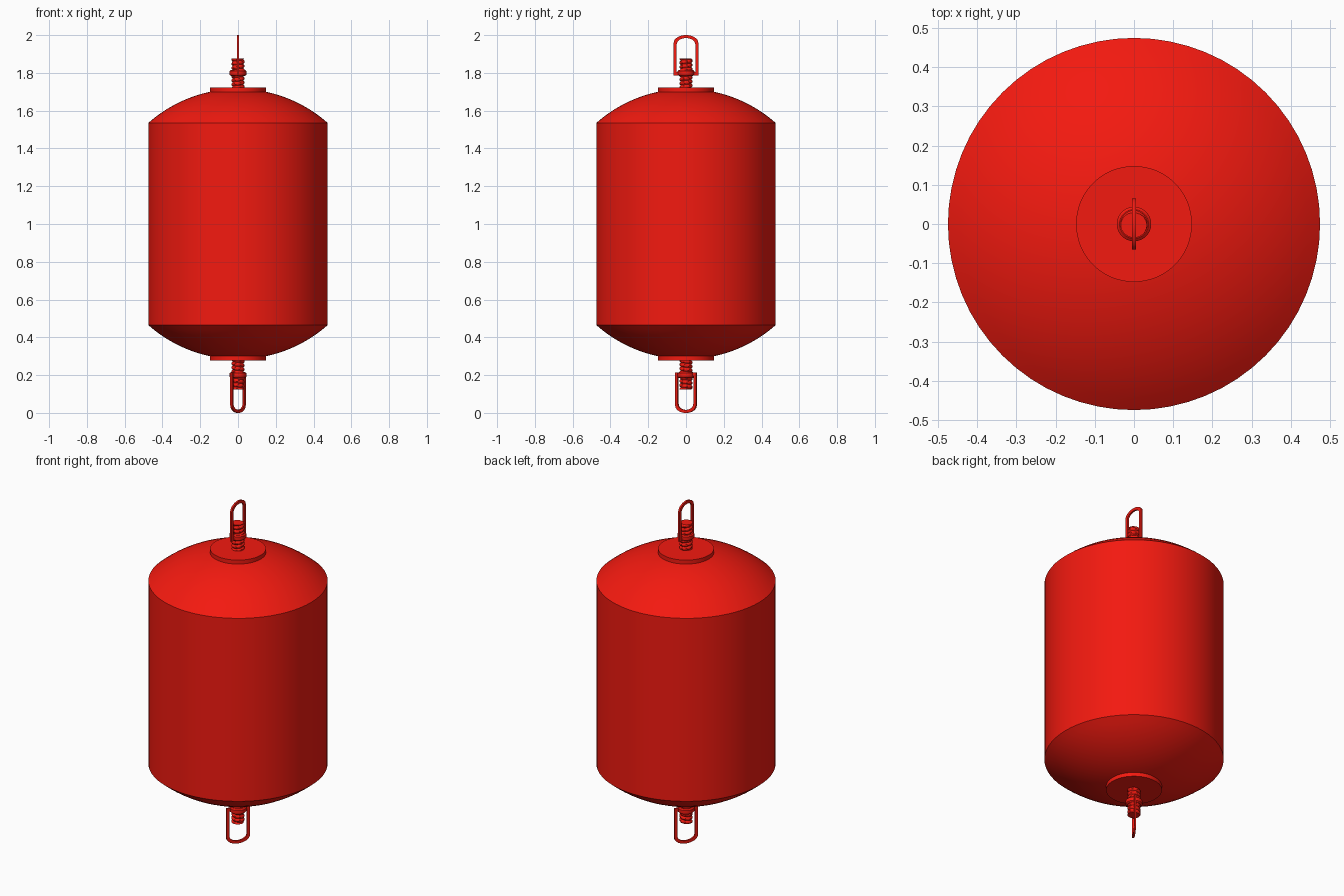
import bpy, bmesh, math
from mathutils import Matrix

if "Cube" in bpy.data.objects:
    bpy.data.objects.remove(bpy.data.objects["Cube"])

red = bpy.data.materials.new("red_paint")
red.diffuse_color = (0.9, 0.01, 0.005, 1)
red.use_nodes = True
red.node_tree.nodes["Principled BSDF"].inputs["Base Color"].default_value = red.diffuse_color


def finish(bm, name, smooth=True):
    bmesh.ops.recalc_face_normals(bm, faces=bm.faces)
    me = bpy.data.meshes.new(name)
    bm.to_mesh(me)
    bm.free()
    ob = bpy.data.objects.new(name, me)
    bpy.context.collection.objects.link(ob)
    me.materials.append(red)
    if smooth:
        bpy.ops.object.select_all(action='DESELECT')
        ob.select_set(True)
        bpy.context.view_layer.objects.active = ob
        bpy.ops.object.shade_smooth_by_angle(angle=math.radians(25))
    return ob


def skin(bm, rings, closed=False):
    """Join equal-sized rings of points; cap the ends unless closed."""
    rows = [[bm.verts.new(p) for p in r] for r in rings]
    n = len(rows[0])
    pairs = list(zip(rows, rows[1:])) + ([(rows[-1], rows[0])] if closed else [])
    for a, b in pairs:
        for i in range(n):
            j = (i + 1) % n
            bm.faces.new((a[i], a[j], b[j], b[i]))
    if not closed:
        bm.faces.new(rows[0])
        bm.faces.new(rows[-1])


def lathe(name, profile, n=64):
    bm = bmesh.new()
    angles = [2 * math.pi * i / n for i in range(n)]
    skin(bm, [[(r * math.cos(a), r * math.sin(a), z) for a in angles] for r, z in profile])
    return finish(bm, name)


def threaded_stud(name, flip):
    # helical ridges made by letting the radius follow height minus angle
    bm = bmesh.new()
    n, rows, pitch, z0, z1 = 24, 50, 0.022, 1.72, 1.875
    rings = []
    for k in range(rows + 1):
        z = z0 + (z1 - z0) * k / rows
        ring = []
        for i in range(n):
            t = (z / pitch - i / n) % 1
            r = 0.028 + 0.007 * min(1, 1.5 * (1 - abs(2 * t - 1)))
            a = 2 * math.pi * i / n
            ring.append((r * math.cos(a), r * math.sin(a), flip(z)))
        rings.append(ring)
    skin(bm, rings)
    return finish(bm, name)


def link(name, half_w, flip, turn):
    # flat arched loop in the yz plane
    def outline(w, bottom, top, arch):
        pts = [(-w, bottom), (w, bottom)]
        for i in range(17):
            a = math.pi * i / 16
            pts.append((w * math.cos(a), top - arch + arch * math.sin(a)))
        return pts
    outer = outline(half_w, 1.787, 2.0, 0.04)
    inner = outline(half_w - 0.016, 1.805, 1.984, 0.032)
    t = 0.005
    bm = bmesh.new()
    skin(bm, [[(x, y, flip(z)) for y, z in o]
              for o, x in ((outer, -t), (outer, t), (inner, t), (inner, -t))], closed=True)
    bmesh.ops.rotate(bm, verts=bm.verts, matrix=Matrix.Rotation(turn, 3, 'Z'))
    return finish(bm, name)


# Drum with domed ends
R = 0.715
angles = [math.asin(0.475 / R) * (1 - k / 12) + 0.02 * k / 12 for k in range(13)]
base = math.sqrt(R * R - 0.475 ** 2)
dome = [(R * math.sin(a), 1.535 + R * math.cos(a) - base) for a in angles]
lathe("drum_body", [(r, 2 - z) for r, z in reversed(dome)] + dome)

# End fittings, top and bottom
for end, flip, half_w, turn in (("top", lambda z: z, 0.065, 0),
                                ("bottom", lambda z: 2 - z, 0.066, math.radians(-34))):
    lathe(end + "_plate", [(0.148, flip(1.695)), (0.148, flip(1.723))])
    threaded_stud(end + "_stud", flip)
    lathe(end + "_collar", [(r, flip(z)) for r, z in
          ((0.037, 1.784), (0.044, 1.79), (0.044, 1.81), (0.037, 1.816))], 32)
    link(end + "_link", half_w, flip, turn)
